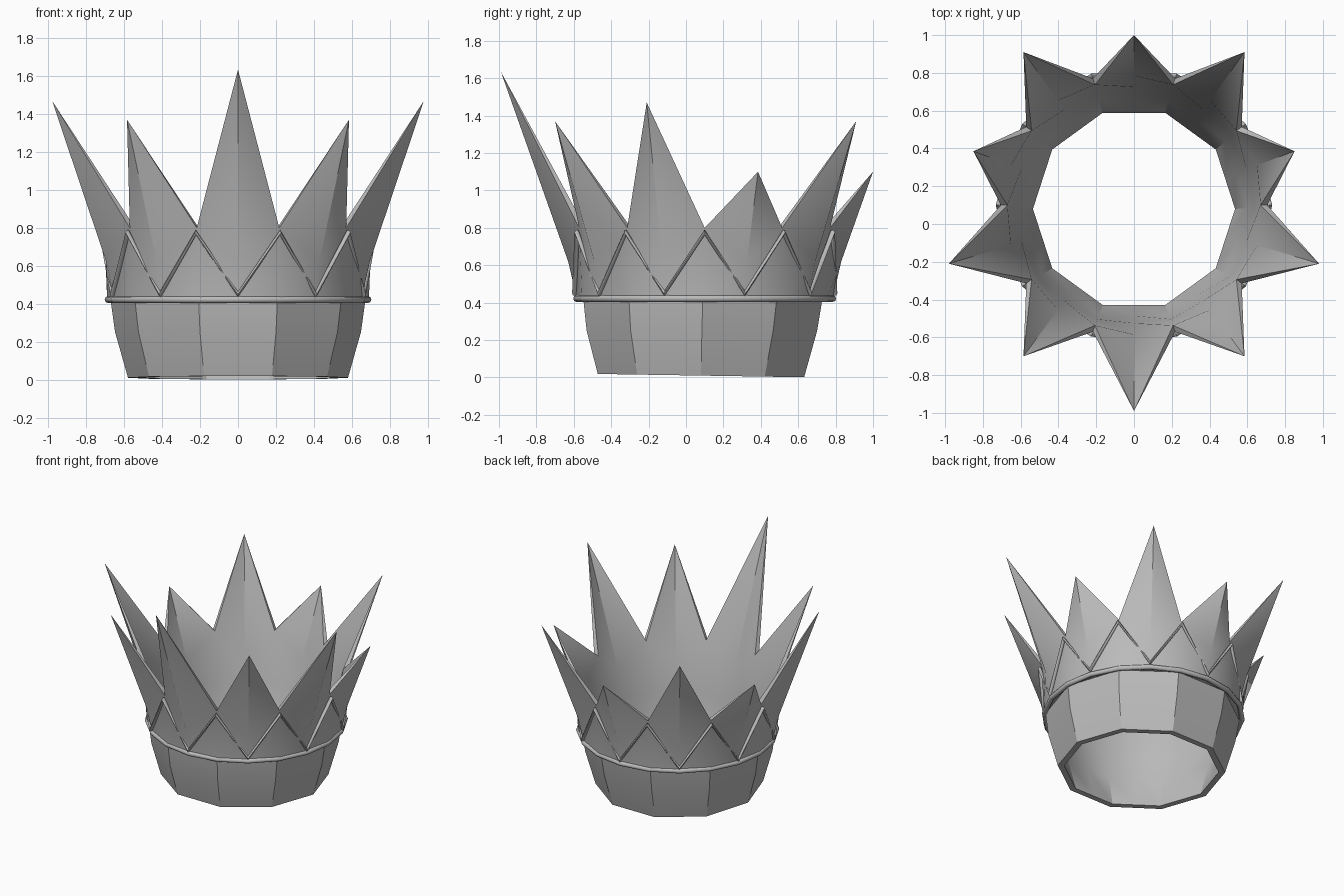
import bpy, bmesh
from math import sin, cos, radians
from mathutils import Vector

if "Cube" in bpy.data.objects:
    bpy.data.objects.remove(bpy.data.objects["Cube"], do_unlink=True)

SIDES = 10
COLS = SIDES * 2
FLAT = cos(radians(18))      # middle of a flat side relative to its corners

grey = bpy.data.materials.new("grey metal")
grey.use_nodes = True
colour = (0.5, 0.5, 0.5, 1)
grey.diffuse_color = colour
grey.node_tree.nodes["Principled BSDF"].inputs["Base Color"].default_value = colour


def finish(obj, angle):
    obj.data.materials.append(grey)
    bpy.ops.object.select_all(action='DESELECT')
    obj.select_set(True)
    bpy.context.view_layer.objects.active = obj
    bpy.ops.object.shade_smooth_by_angle(angle=radians(angle))


def polar(r, col, z, cy=0.1):
    a = radians(-90 + 18 * col)
    return Vector((r * cos(a), cy + r * sin(a), z))


# Each ring: corner radius, mid-side radius, corner height, mid-side height, centre y
outer = [(.58, .58 * FLAT, .01, .01, .08),
         (.648, .648 * FLAT, .25, .25, .085),
         (.672, .672 * FLAT, .42, .42, .09),
         (.69, .685, .425, .425, .1),
         (.705, .73, .80, .62, .1)]
inner = [(.535, .535 * FLAT, .01, .01, .08),
         (.60, .60 * FLAT, .25, .25, .085),
         (.635, .625, .42, .42, .1),
         (.67, .685, .80, .62, .1)]

# Spike tips from the front round to the back, mirrored left and right
half_tips = [(0, -.99, 1.635), (.585, -.70, 1.37), (.98, -.21, 1.47),
             (.85, .385, 1.10), (.585, .91, 1.37), (0, 1.0, 1.10)]
tips = half_tips + [(-x, y, z) for x, y, z in half_tips[4:0:-1]]

# Crown wall with spikes: even columns are spike middles, odd columns are corners
bm = bmesh.new()


def add_ring(rc, rm, zc, zm, cy):
    ring = []
    for c in range(COLS):
        p = polar(rc, c, zc, cy) if c % 2 else polar(rm, c, zm, cy)
        if zc < .1:                       # slightly slanted foot
            p.z -= .016 * (p.y - .08)
        ring.append(bm.verts.new(p))
    return ring


out_rings = [add_ring(*r) for r in outer]
in_rings = [add_ring(*r) for r in inner]
tip_verts = [bm.verts.new(t) for t in tips]


def bridge(a, b):
    for c in range(COLS):
        n = (c + 1) % COLS
        bm.faces.new((a[c], a[n], b[n], b[c]))


for rings in (out_rings, in_rings):
    for a, b in zip(rings, rings[1:]):
        bridge(a, b)
bridge(out_rings[0], in_rings[0])

o, i = out_rings[-1], in_rings[-1]
for k, tip in enumerate(tip_verts):
    m, left, right = 2 * k, (2 * k - 1) % COLS, 2 * k + 1
    for ring in (o, i):
        bm.faces.new((ring[left], ring[m], tip))
        bm.faces.new((ring[m], ring[right], tip))
    bm.faces.new((o[left], i[left], tip))
    bm.faces.new((o[right], i[right], tip))

bmesh.ops.recalc_face_normals(bm, faces=bm.faces)
mesh = bpy.data.meshes.new("crown_wall")
bm.to_mesh(mesh)
bm.free()
wall = bpy.data.objects.new("crown_wall", mesh)
bpy.context.collection.objects.link(wall)
finish(wall, 32)


# Raised wire trim
def wire(name, points, radius):
    curve = bpy.data.curves.new(name, 'CURVE')
    curve.dimensions = '3D'
    curve.bevel_depth = radius
    curve.bevel_resolution = 2
    spline = curve.splines.new('POLY')
    spline.points.add(len(points) - 1)
    for sp, p in zip(spline.points, points):
        sp.co = (*p, 1)
    spline.use_cyclic_u = True
    obj = bpy.data.objects.new(name, curve)
    bpy.context.collection.objects.link(obj)
    bpy.ops.object.select_all(action='DESELECT')
    obj.select_set(True)
    bpy.context.view_layer.objects.active = obj
    bpy.ops.object.convert(target='MESH')
    finish(bpy.context.view_layer.objects.active, 50)


wire("band_trim", [polar(.685, c, .422) for c in range(COLS)], .018)
wire("zigzag_trim", [polar(.718, c, .775) if c % 2 else polar(.695, c, .45)
                     for c in range(COLS)], .014)
